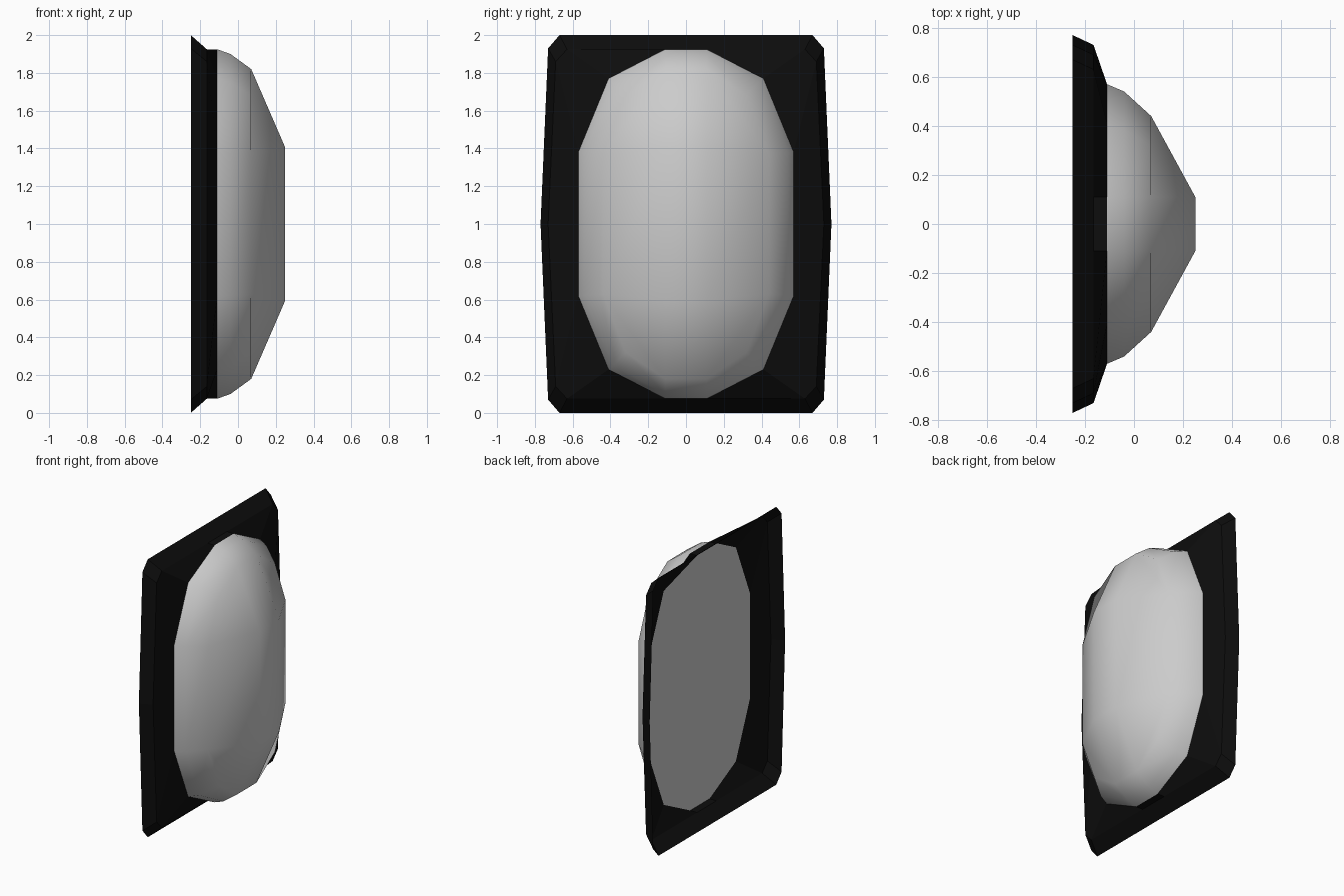
import bpy, bmesh, math

if "Cube" in bpy.data.objects:
    bpy.data.objects.remove(bpy.data.objects["Cube"])


def full_loop(quadrant):
    """Mirror one quarter outline (y, z) into a whole loop around the centre."""
    back = quadrant[::-1]
    return (quadrant
            + [(y, -z) for y, z in back if z]
            + [(-y, -z) for y, z in quadrant]
            + [(-y, z) for y, z in back if z])[:]


def add_ring(bm, x, quadrant):
    pts = []
    for p in full_loop(quadrant):
        if p not in pts:
            pts.append(p)
    return [bm.verts.new((x, y, z + 1)) for y, z in pts]


def skin(bm, rings):
    for a, b in zip(rings, rings[1:]):
        n = len(a)
        for i in range(n):
            j = (i + 1) % n
            bm.faces.new((a[i], b[i], b[j], a[j]))


def finish(bm, name):
    mesh = bpy.data.meshes.new(name)
    bm.to_mesh(mesh)
    bm.free()
    obj = bpy.data.objects.new(name, mesh)
    bpy.context.collection.objects.link(obj)
    return obj


# Black surround: open-backed shell from outer rim to lens edge
bm = bmesh.new()
skin(bm, [
    add_ring(bm, -0.25, [(0.11, 1.0), (0.67, 1.0), (0.73, 0.93), (0.77, 0)]),
    add_ring(bm, -0.165, [(0.11, 0.925), (0.63, 0.925), (0.69, 0.86), (0.73, 0)]),
    add_ring(bm, -0.11, [(0.11, 0.925), (0.41, 0.77), (0.57, 0.38), (0.57, 0)]),
])
frame = finish(bm, "surround_frame")
black = bpy.data.materials.new("black")
black.diffuse_color = (0.004, 0.004, 0.004, 1)
black.use_nodes = True
black.node_tree.nodes["Principled BSDF"].inputs["Base Color"].default_value = black.diffuse_color
frame.data.materials.append(black)

# Domed lens: stacked twelve-sided rings, closed by a flat back
bm = bmesh.new()
rings = [
    add_ring(bm, -0.11, [(0.11, 0.925), (0.41, 0.77), (0.57, 0.38)]),
    add_ring(bm, -0.04, [(0.11, 0.90), (0.385, 0.75), (0.54, 0.38)]),
    add_ring(bm, 0.07, [(0.11, 0.82), (0.32, 0.68), (0.44, 0.37)]),
]
skin(bm, rings)
bm.faces.new(rings[0])

# Crown of the lens: three by three patch of faces
r = rings[-1]
crown = add_ring(bm, 0.25, [(0.11, 0.405)])
for k in range(4):
    c = 3 * k + 1
    bm.faces.new((r[c - 1], r[c], r[c + 1], crown[k]))
    bm.faces.new((r[c + 1], r[(c + 2) % 12], crown[(k + 1) % 4], crown[k]))
bm.faces.new(crown)
bmesh.ops.recalc_face_normals(bm, faces=bm.faces)
lens = finish(bm, "domed_lens")
bpy.context.view_layer.objects.active = lens
lens.select_set(True)
bpy.ops.object.shade_smooth_by_angle(angle=math.radians(60))
